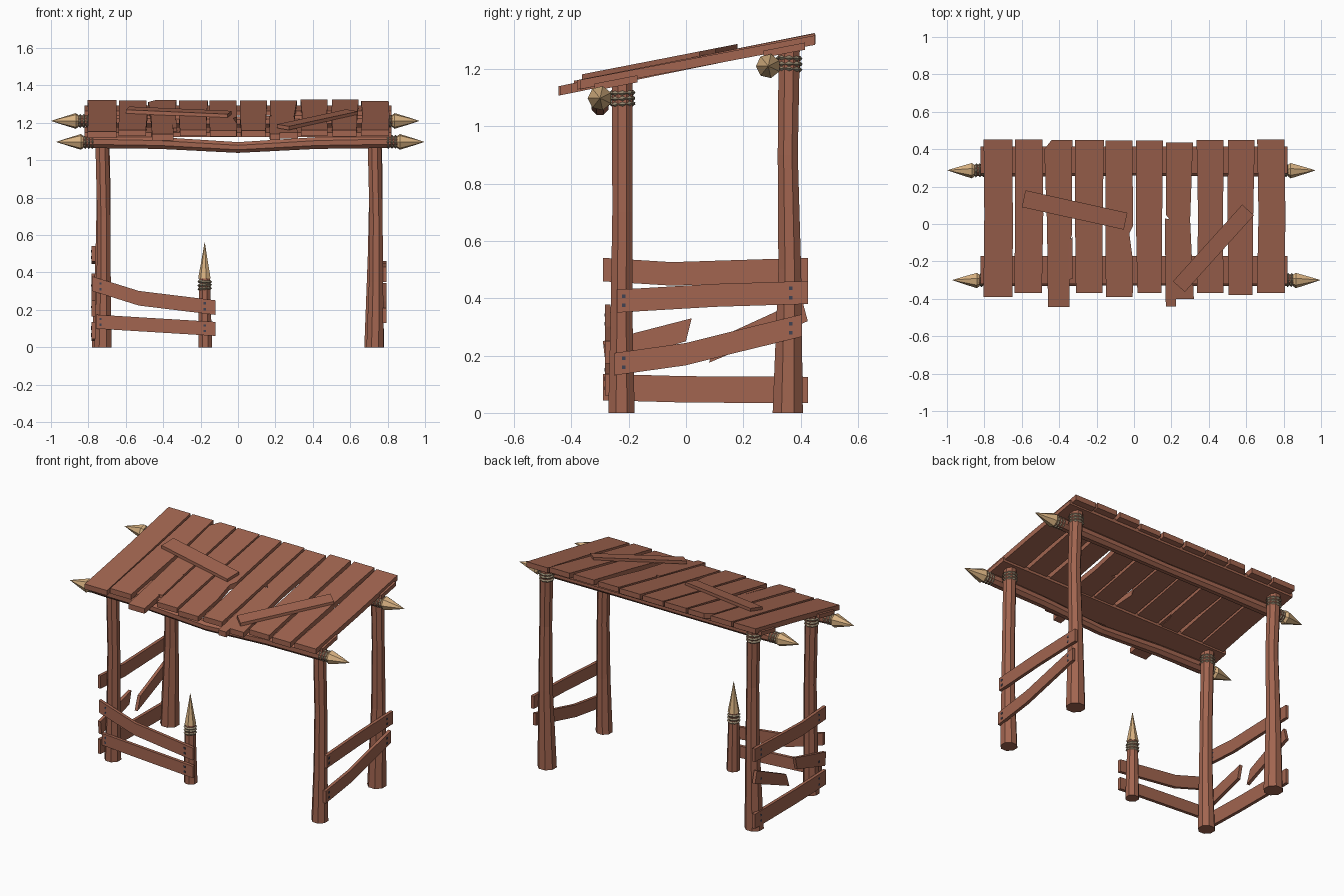
import bpy, bmesh, math, random
from mathutils import Vector

random.seed(4)
if "Cube" in bpy.data.objects:
    bpy.data.objects.remove(bpy.data.objects["Cube"])


def material(name, rgb):
    m = bpy.data.materials.new(name)
    m.use_nodes = True
    m.diffuse_color = (*rgb, 1)
    m.node_tree.nodes["Principled BSDF"].inputs["Base Color"].default_value = (*rgb, 1)
    return m


WOOD = material("red brown wood", (0.36, 0.13, 0.08))
TIP = material("pale carved wood", (0.68, 0.44, 0.22))
ROPE = material("rope", (0.31, 0.25, 0.165))
IRON = material("dark iron", (0.05, 0.055, 0.085))


def finish(bm, name, mat):
    bmesh.ops.recalc_face_normals(bm, faces=bm.faces)
    mesh = bpy.data.meshes.new(name)
    bm.to_mesh(mesh)
    bm.free()
    mesh.materials.append(mat)
    ob = bpy.data.objects.new(name, mesh)
    bpy.context.collection.objects.link(ob)
    return ob


def tube(name, stations, axis, mat=WOOD, sides=8):
    """Faceted loft through (centre, radius) stations along the x or z axis."""
    bm = bmesh.new()
    rings = []
    for centre, r in stations:
        ring = []
        for i in range(sides):
            a = math.tau * (i + 0.5) / sides
            c, s = r * math.cos(a), r * math.sin(a)
            offset = Vector((c, s, 0)) if axis == "z" else Vector((0, c, s))
            ring.append(bm.verts.new(Vector(centre) + offset))
        rings.append(ring)
    for a, b in zip(rings, rings[1:]):
        for i in range(sides):
            j = (i + 1) % sides
            bm.faces.new((a[i], a[j], b[j], b[i]))
    bm.faces.new(rings[0])
    bm.faces.new(rings[-1])
    return finish(bm, name, mat)


def prism(name, outline, place, thick, mat=WOOD):
    """Flat outline pushed to a thickness; place maps (u, v, depth) to space."""
    bm = bmesh.new()
    low = [bm.verts.new(place(u, v, 0)) for u, v in outline]
    top = [bm.verts.new(place(u, v, thick)) for u, v in outline]
    bm.faces.new(low)
    bm.faces.new(top)
    for i in range(len(low)):
        j = (i + 1) % len(low)
        bm.faces.new((low[i], low[j], top[j], top[i]))
    return finish(bm, name, mat)


def lashing(name, centre, axis, radius, step=0.019):
    """Three rope turns, each slightly tilted."""
    direction = Vector((1, 0, 0)) if axis == "x" else Vector((0, 0, 1))
    for i in (-1, 0, 1):
        tilt = random.uniform(-0.08, 0.08)
        turn = (tilt, math.pi / 2, 0) if axis == "x" else (tilt, tilt, 0)
        bpy.ops.mesh.primitive_torus_add(
            major_segments=8, minor_segments=4, major_radius=radius, minor_radius=0.0085,
            location=Vector(centre) + direction * step * i, rotation=turn)
        ob = bpy.context.object
        ob.name = name
        ob.data.materials.append(ROPE)


def nail(u, v, place):
    s = 0.006
    prism("nail", [(u - s, v - s), (u + s, v - s), (u + s, v + s), (u - s, v + s)],
          place, 0.022, IRON)


def board(name, path, height, place, nails):
    """Bent fence board along (u, middle height) points, nailed at given u."""
    h = height / 2
    outline = [(u, v - h) for u, v in path] + [(u, v + h) for u, v in reversed(path)]
    prism(name, outline, place, 0.02)
    for n in nails:
        for (u0, v0), (u1, v1) in zip(path, path[1:]):
            if u0 <= n < u1:
                v = v0 + (v1 - v0) * (n - u0) / (u1 - u0)
                nail(n, v + h * 0.4, place)
                nail(n, v - h * 0.4, place)


# Four roof posts, slightly crooked
for side, label in ((-1, "right"), (1, "left")):
    x = 0.728 * side
    tube(f"front_{label}_post", [
        ((x + 0.005, -0.225, 0), 0.05), ((x + 0.01, -0.225, 0.35), 0.041),
        ((x + 0.01, -0.222, 0.7), 0.038), ((x, -0.222, 1.15), 0.039)], "z")
    tube(f"back_{label}_post", [
        ((x, 0.355, 0), 0.057), ((x + 0.006, 0.362, 0.5), 0.043),
        ((x + 0.01, 0.355, 0.9), 0.038), ((x, 0.36, 1.265), 0.04)], "z")
    lashing("front_post_rope", (x, -0.222, 1.098), "z", 0.037)
    lashing("back_post_rope", (x, 0.36, 1.218), "z", 0.038)

# Carrying beams with sharpened ends
for label, y, z, sag, ends in (("front", -0.3, 1.098, 0.03, (-0.97, 0.995)),
                               ("back", 0.287, 1.21, 0.004, (-0.997, 0.968))):
    tube(f"{label}_beam", [
        ((ends[0] + 0.13, y, z), 0.03), ((-0.76, y, z), 0.036),
        ((-0.42, y, z - sag * 0.2), 0.034), ((0, y, z - sag), 0.031),
        ((0.42, y, z - sag * 0.2), 0.034), ((0.76, y, z), 0.036),
        ((ends[1] - 0.13, y, z), 0.03)], "x")
    for tip in ends:
        s = 1 if tip > 0 else -1
        tube(f"{label}_beam_tip", [
            ((tip - s * 0.145, y, z), 0.032), ((tip - s * 0.13, y, z), 0.043),
            ((tip - s * 0.06, y, z), 0.021), ((tip, y, z), 0.001)], "x", TIP, 7)
        lashing("beam_rope", (tip - s * 0.172, y, z), "x", 0.029)


# Sloping roof planks
def on_roof(lift, tilt=0):
    return lambda u, v, w: (u, v, 1.2 + lift + (0.195 + tilt) * v + w)


def wobble(size=0.006):
    return random.uniform(-size, size)


planks = [(-0.8, -0.65, -0.39), (-0.64, -0.49, -0.37), None, (-0.31, -0.165, -0.37),
          (-0.15, -0.005, -0.39), (0.015, 0.15, -0.37), None,
          (0.34, 0.48, -0.37), (0.5, 0.64, -0.38), (0.66, 0.81, -0.37)]
for p in filter(None, planks):
    x0, x1, y0 = p
    y1 = 0.447 + wobble()
    outline = [(x0 + wobble(), y0), (x1 + wobble(), y0), (x1 + wobble(), 0.05),
               (x1 + wobble(), y1), (x0 + wobble(), y1), (x0 + wobble(), 0.05)]
    if x0 == -0.15:  # split edge
        outline[2:3] = [(x1, -0.2), (x1 - 0.02, -0.05), (x1, -0.01)]
    prism("roof_plank", outline, on_roof(wobble(0.003), wobble()), 0.033)

prism("broken_roof_plank_right", [
    (-0.46, -0.445), (-0.345, -0.445), (-0.345, -0.1), (-0.332, -0.06), (-0.33, 0.45),
    (-0.44, 0.45), (-0.48, 0.4), (-0.465, 0)], on_roof(-0.003, 0.008), 0.033)
prism("broken_roof_plank_left", [
    (0.17, -0.44), (0.225, -0.44), (0.225, -0.4), (0.32, -0.4), (0.3, 0.02),
    (0.315, 0.435), (0.17, 0.435), (0.17, 0.05), (0.19, 0.025), (0.165, 0.03)],
    on_roof(-0.003, 0.008), 0.033)
prism("roof_splinter", [(-0.35, -0.3), (-0.325, -0.29), (-0.33, -0.07), (-0.35, -0.1)],
      on_roof(0), 0.03)

# Battens under the planks
for y0, y1 in ((-0.32, -0.17), (0.27, 0.415)):
    prism("roof_batten", [(-0.82, y0), (0.82, y0), (0.82, y1), (-0.82, y1)],
          on_roof(-0.014), 0.025)

# Repair boards nailed over the roof
for a, b, width in (((-0.59, 0.135), (-0.045, 0.015), 0.092),
                    ((0.24, -0.335), (0.61, 0.075), 0.085)):
    a, b = Vector(a), Vector(b)
    n = (b - a).normalized().orthogonal() * width / 2
    prism("roof_patch_board", [a - n, b - n, b + n, a + n], on_roof(0.032), 0.02)


# Fence boards
def left_side(u, v, w):
    return (0.773 + w, u, v)


def right_side(u, v, w):
    return (-0.763 - w, u, v)


def front_side(u, v, w):
    return (u, -0.263 - w, v)


posts = (-0.217, 0.365)
board("left_upper_board", [(-0.24, 0.39), (0.1, 0.41), (0.425, 0.42)], 0.08, left_side, posts)
board("left_lower_board", [(-0.25, 0.17), (0, 0.205), (0.2, 0.255), (0.405, 0.305)],
      0.078, left_side, posts)
board("right_upper_board", [(-0.29, 0.5), (-0.05, 0.485), (0.425, 0.5)], 0.082, right_side, posts)
board("right_lower_board", [(-0.29, 0.09), (0, 0.082), (0.425, 0.08)], 0.092, right_side, posts)
prism("right_broken_board_front", [(-0.28, 0.165), (0, 0.25), (0.02, 0.33), (-0.29, 0.25)],
      right_side, 0.02)
prism("right_broken_board_back", [(0.08, 0.175), (0.425, 0.32), (0.405, 0.395), (0.11, 0.26)],
      right_side, 0.02)
for u, v in ((-0.22, 0.215), (0.365, 0.33)):
    nail(u, v, right_side)
stub_nails = (-0.735, -0.178)
board("front_upper_board", [(-0.78, 0.34), (-0.53, 0.262), (-0.12, 0.212)],
      0.078, front_side, stub_nails)
board("front_lower_board", [(-0.76, 0.137), (-0.12, 0.098)], 0.075, front_side, stub_nails)

# Short sharpened fence post
tube("stub_post", [((-0.175, -0.225, 0), 0.04), ((-0.178, -0.225, 0.2), 0.036),
                   ((-0.178, -0.225, 0.38), 0.03)], "z")
tube("stub_post_tip", [((-0.178, -0.225, 0.368), 0.035), ((-0.178, -0.225, 0.45), 0.02),
                       ((-0.178, -0.225, 0.56), 0.001)], "z", TIP, 7)
lashing("stub_post_rope", (-0.178, -0.225, 0.332), "z", 0.031)
